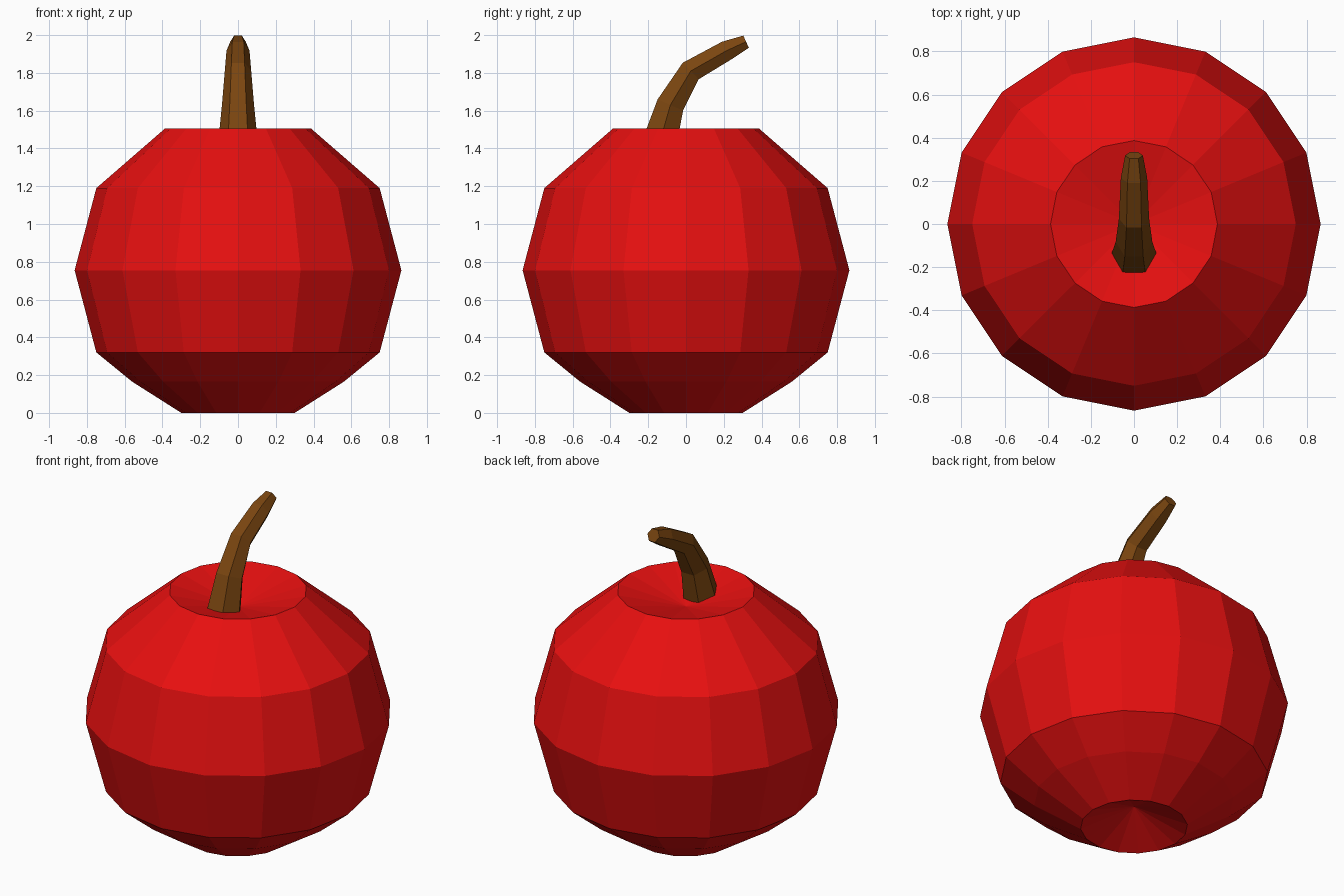
import bpy, bmesh, math
from mathutils import Vector

if "Cube" in bpy.data.objects:
    bpy.data.objects.remove(bpy.data.objects["Cube"])


def material(name, rgb):
    m = bpy.data.materials.new(name)
    m.diffuse_color = (*rgb, 1)
    m.use_nodes = True
    m.node_tree.nodes["Principled BSDF"].inputs["Base Color"].default_value = m.diffuse_color
    return m


def skin(name, rings, mat, start=None, end=None):
    """Bridge rings of points; cap each end with a fan to a point or an n-gon."""
    bm = bmesh.new()
    loops = [[bm.verts.new(p) for p in r] for r in rings]
    n = len(loops[0])
    for a, b in zip(loops, loops[1:]):
        for i in range(n):
            j = (i + 1) % n
            bm.faces.new((a[i], a[j], b[j], b[i]))
    for loop, tip in ((loops[0], start), (loops[-1], end)):
        if tip is None:
            bm.faces.new(loop)
        else:
            v = bm.verts.new(tip)
            for i in range(n):
                bm.faces.new((loop[i], loop[(i + 1) % n], v))
    bmesh.ops.recalc_face_normals(bm, faces=bm.faces)
    me = bpy.data.meshes.new(name)
    bm.to_mesh(me)
    bm.free()
    me.materials.append(mat)
    ob = bpy.data.objects.new(name, me)
    bpy.context.collection.objects.link(ob)
    return ob


red = material("apple red", (0.8, 0.005, 0.005))
brown = material("stem brown", (0.195, 0.06, 0.005))

# Fruit body: 16-sided lathe with a dimple at top and bottom
profile = [(0.30, 0), (0.56, 0.165), (0.75, 0.32),
           (0.865, 0.755), (0.75, 1.19), (0.387, 1.505)]
rings = [[(r * math.cos(k * math.tau / 16), r * math.sin(k * math.tau / 16), z)
          for k in range(16)] for r, z in profile]
skin("fruit_body", rings, red, start=(0, 0, 0.13), end=(0, 0, 1.405))

# Stem: tapering hexagon swept along a bent path (y, z, radius)
path = [(-0.14, 1.43, 0.105), (-0.083, 1.63, 0.085), (0.025, 1.81, 0.07),
        (0.215, 1.918, 0.061), (0.318, 1.965, 0.041)]
rings = []
for i, (y, z, r) in enumerate(path):
    a, b = path[max(i - 1, 0)], path[min(i + 1, len(path) - 1)]
    t = Vector((0, b[0] - a[0], b[1] - a[1])).normalized()
    side = Vector((1, 0, 0))
    up = side.cross(t)
    rings.append([Vector((0, y, z)) + r * (math.cos(k * math.pi / 3) * side
                  + math.sin(k * math.pi / 3) * up) for k in range(6)])
skin("stem", rings, brown)
